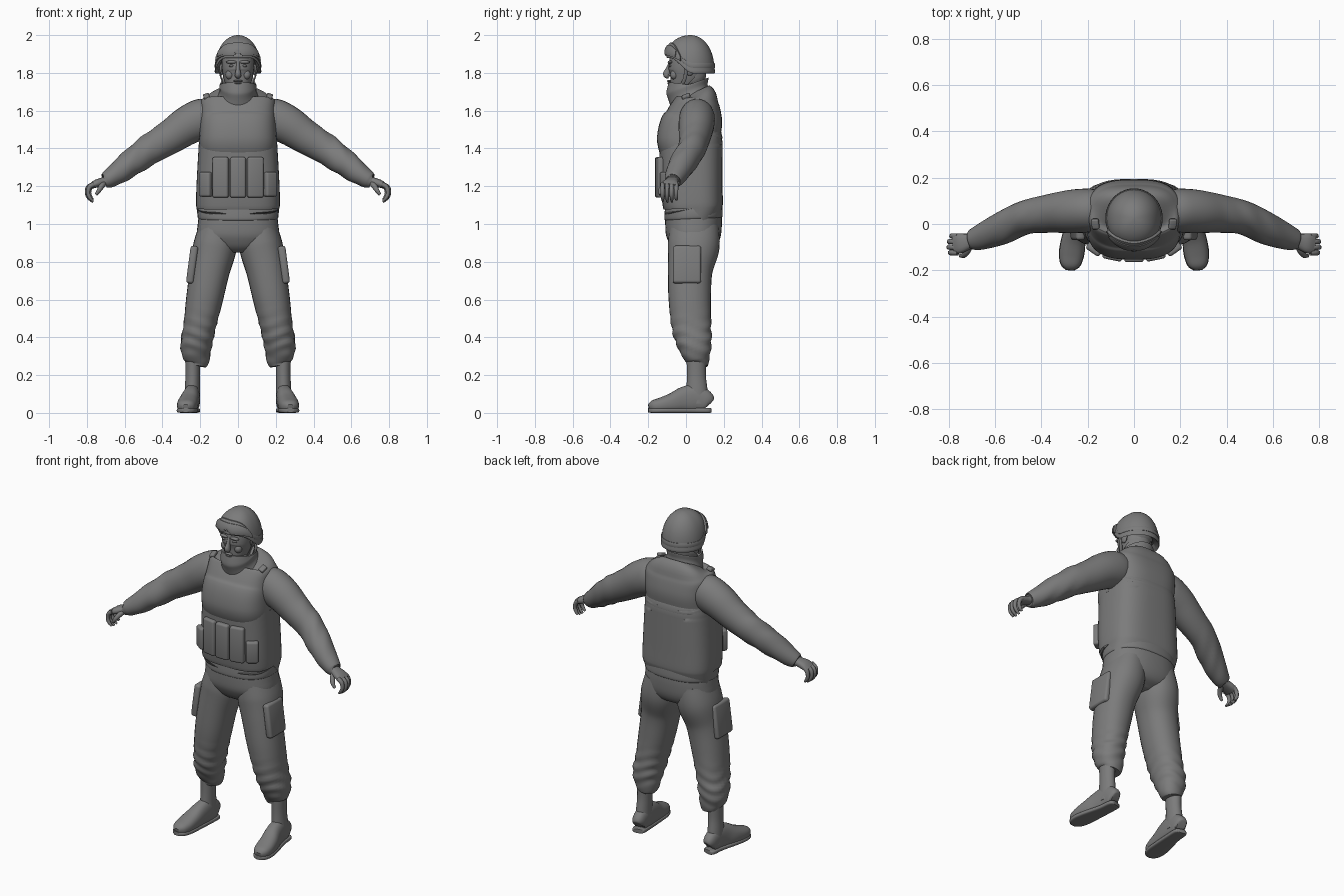
import bpy, bmesh, math
from mathutils import Vector, Matrix

mat = bpy.data.materials.new("plain_grey")
mat.diffuse_color = (0.2, 0.2, 0.2, 1)


def finish(name, bm, mirror=False, angle=40):
    bmesh.ops.recalc_face_normals(bm, faces=bm.faces[:])
    me = bpy.data.meshes.new(name)
    bm.to_mesh(me)
    bm.free()
    me.materials.append(mat)
    ob = bpy.data.objects.new(name, me)
    bpy.context.collection.objects.link(ob)
    bpy.ops.object.select_all(action='DESELECT')
    bpy.context.view_layer.objects.active = ob
    ob.select_set(True)
    bpy.ops.object.shade_smooth_by_angle(angle=math.radians(angle))
    if mirror:
        ob.modifiers.new("mirror", 'MIRROR').use_mirror_merge = False
    return ob


def spline(rows, steps):
    """Catmull-Rom through rows of numbers."""
    out = []
    for i in range(len(rows) - 1):
        p = [rows[max(0, min(len(rows) - 1, i + k))] for k in (-1, 0, 1, 2)]
        for s in range(steps):
            t = s / steps
            out.append([b + .5 * t * (c - a + t * (2*a - 5*b + 4*c - d + t * (3*(b - c) + d - a)))
                        for a, b, c, d in zip(*p)])
    return out + [list(rows[-1])]


def loft(name, rings, n=28, steps=4, power=2.0, ref=(0, 1, 0), mirror=False, shape=None, bm=None):
    """Skin cross-sections (x, y, z, radius_u, radius_v) along their path."""
    own = bm is None
    bm = bm or bmesh.new()
    rows = spline(rings, steps)
    loops = []
    for i, (x, y, z, ru, rv) in enumerate(rows):
        a, b = rows[max(0, i - 1)], rows[min(len(rows) - 1, i + 1)]
        t = (Vector(b[:3]) - Vector(a[:3])).normalized()
        u = Vector(ref).cross(t).normalized()
        v = t.cross(u)
        loop = []
        for k in range(n):
            c, s = math.cos(2*math.pi*k/n), math.sin(2*math.pi*k/n)
            c = math.copysign(abs(c) ** (2/power), c)
            s = math.copysign(abs(s) ** (2/power), s)
            p = Vector((x, y, z)) + u*ru*c + v*rv*s
            loop.append(bm.verts.new(shape(p) if shape else p))
        loops.append(loop)
    for l0, l1 in zip(loops, loops[1:]):
        for k in range(n):
            bm.faces.new((l0[k], l0[(k+1) % n], l1[(k+1) % n], l1[k]))
    bm.faces.new(loops[0])
    bm.faces.new(loops[-1])
    if own:
        return finish(name, bm, mirror)


def box(name, loc, size, rot=(0, 0, 0), bevel=.012, mirror=False):
    bm = bmesh.new()
    bmesh.ops.create_cube(bm, size=1)
    bmesh.ops.scale(bm, vec=size, verts=bm.verts)
    bmesh.ops.bevel(bm, geom=bm.edges[:], offset=bevel, segments=3, affect='EDGES', profile=.5)
    R = Matrix.Rotation(rot[2], 4, 'Z') @ Matrix.Rotation(rot[1], 4, 'Y') @ Matrix.Rotation(rot[0], 4, 'X')
    bm.transform(Matrix.Translation(loc) @ R)
    return finish(name, bm, mirror)


def ball(name, loc, size, mirror=False):
    bm = bmesh.new()
    bmesh.ops.create_uvsphere(bm, u_segments=16, v_segments=10, radius=1)
    bmesh.ops.scale(bm, vec=size, verts=bm.verts)
    bmesh.ops.translate(bm, vec=loc, verts=bm.verts)
    return finish(name, bm, mirror)


# --- trousers, with cloth folds on the lower legs ---
def folds(p):
    f = max(0, 1 - abs(p.z - .40) / .16)
    a = math.atan2(p.y - .04, p.x - .21)
    k = 1 + .05 * f * math.sin(p.z * 95 + 2.2 * math.sin(a * 2))
    return Vector((.21 + (p.x - .21) * k, .04 + (p.y - .04) * k, p.z))


loft("hips", [(0, .04, 1.06, .205, .148), (0, .04, 1.0, .213, .15), (0, .038, .93, .215, .143),
              (0, .035, .88, .16, .115), (0, .035, .85, .07, .07)], power=2.4, n=36)
loft("trouser_leg", [(.105, .043, .99, .098, .13), (.122, .04, .88, .115, .137), (.15, .022, .75, .105, .118),
                     (.178, .02, .6, .097, .112), (.205, .03, .45, .085, .104), (.222, .048, .35, .082, .088),
                     (.218, .06, .28, .068, .064), (.222, .06, .25, .052, .054)],
     steps=8, power=2.2, mirror=True, shape=folds)
box("thigh_pocket", (.243, .005, .785), (.04, .15, .2), (0, -.13, 0), .014, True)

# --- boots ---
loft("boot_shaft", [(.24, .055, .29, .04, .052), (.24, .055, .2, .038, .05),
                    (.242, .058, .12, .04, .056), (.242, .06, .05, .042, .06)], mirror=True)
ground = lambda p: Vector((p.x, p.y, max(p.z, .012)))
loft("boot_foot", [(.238, .125, .05, .03, .025), (.24, .11, .06, .055, .037), (.243, .05, .075, .075, .042),
                   (.25, -.01, .068, .07, .046), (.262, -.07, .052, .054, .052), (.27, -.13, .04, .042, .053),
                   (.275, -.175, .034, .032, .042), (.277, -.197, .03, .015, .018)],
     ref=(1, 0, 0), power=2.4, mirror=True, shape=ground)
loft("boot_sole", [(.238, .13, .013, .012, .02), (.24, .115, .013, .013, .038), (.245, .04, .013, .013, .042),
                   (.262, -.07, .013, .013, .053), (.27, -.13, .013, .013, .055),
                   (.275, -.178, .013, .013, .043), (.277, -.2, .014, .011, .018)],
     ref=(1, 0, 0), power=4, mirror=True)

# --- jacket hem and armoured vest ---
loft("jacket_hem", [(0, .04, 1.12, .205, .148), (0, .04, 1.07, .214, .153), (0, .04, 1.035, .213, .154),
                    (0, .04, 1.025, .205, .148)], power=2.4, n=40, shape=lambda p: p + Vector((0, 0, .05*(p.y-.04))))
loft("vest", [(0, .037, 1.083, .212, .15), (0, .037, 1.092, .221, .158), (0, .03, 1.2, .22, .164),
              (0, .026, 1.4, .209, .167), (0, .026, 1.432, .207, .167), (0, .02, 1.445, .206, .174),
              (0, .024, 1.5, .203, .168), (0, .04, 1.55, .201, .155), (0, .05, 1.6, .199, .14),
              (0, .058, 1.65, .196, .118), (0, .06, 1.675, .165, .10), (0, .05, 1.70, .095, .08)],
     power=2.9, n=48)
loft("collar", [(0, .02, 1.66, .115, .1), (0, .012, 1.70, .098, .104), (0, .008, 1.735, .098, .112),
                (0, .008, 1.742, .092, .106), (0, .01, 1.735, .084, .096), (0, .015, 1.70, .08, .085)],
     shape=lambda p: p + Vector((0, 0, .3 * (p.y - .02))), n=36)

# --- pouches and shoulder buckles ---
box("centre_pouch", (0, -.14, 1.247), (.084, .05, .215))
box("magazine_pouch", (.091, -.131, 1.247), (.086, .05, .215), (0, 0, .2), .012, True)
box("side_pouch", (.17, -.105, 1.21), (.07, .045, .13), (0, 0, .6), .012, True)
box("shoulder_buckle", (.167, .0, 1.676), (.032, .045, .02), (.35, .3, 0), .006, True)


# --- sleeves and hands ---
def creases(p):
    f = max(0, 1 - abs(p.x - .54) / .18)
    return p + Vector((0, 0, .004 * f * math.sin(p.x * 75 + p.y * 30)))


loft("sleeve", [(.16, .06, 1.565, .10, .09), (.2, .058, 1.553, .108, .095), (.27, .054, 1.52, .102, .094),
                (.36, .046, 1.46, .09, .084), (.47, .028, 1.393, .08, .073), (.57, -.018, 1.32, .07, .07),
                (.65, -.052, 1.26, .056, .058), (.695, -.068, 1.232, .044, .046), (.702, -.07, 1.228, .034, .036)],
     steps=6, mirror=True, shape=creases)
hand = bmesh.new()
loft("", [(.68, -.066, 1.238, .024, .03), (.715, -.075, 1.225, .022, .034), (.75, -.083, 1.214, .021, .043),
          (.778, -.088, 1.2, .015, .042)], n=16, power=2.5, bm=hand)
for i in range(4):
    y = -.124 + i * .024
    d = (.0, .006, .004, -.006)[i]
    loft("", [(.762, y, 1.211, .013, .012), (.787 + d, y, 1.195, .0125, .012), (.794 + d, y, 1.165, .011, .011),
              (.785 + d, y, 1.14, .010, .010), (.768, y + .002, 1.122 - d, .006, .006)], n=10, steps=3, bm=hand)
loft("", [(.71, -.09, 1.216, .016, .017), (.722, -.118, 1.2, .015, .015), (.736, -.135, 1.178, .012, .012),
          (.752, -.137, 1.155, .007, .007)], n=10, steps=3, bm=hand)
finish("hand", hand, True)

# --- head and face ---
loft("neck", [(0, .035, 1.64, .075, .075), (0, .03, 1.73, .066, .07), (0, .03, 1.82, .07, .075)])
loft("head", [(0, -.05, 1.698, .022, .02), (0, -.047, 1.706, .042, .04), (0, -.032, 1.73, .06, .06),
              (0, -.012, 1.765, .074, .082), (0, 0, 1.8, .082, .094), (0, .004, 1.84, .086, .096),
              (0, .014, 1.865, .086, .11), (0, .02, 1.91, .084, .11)], power=2.25)
loft("nose", [(0, -.083, 1.852, .009, .01), (0, -.094, 1.82, .011, .014), (0, -.102, 1.796, .016, .02),
              (0, -.1, 1.785, .017, .016), (0, -.09, 1.777, .01, .01)], n=14)
ball("brow", (.034, -.083, 1.857), (.03, .014, .009), True)
ball("eye", (.034, -.08, 1.837), (.014, .012, .007), True)
ball("cheek", (.045, -.062, 1.79), (.022, .022, .025), True)
ball("upper_lip", (0, -.089, 1.757), (.026, .012, .006))
ball("lower_lip", (0, -.087, 1.746), (.021, .012, .006))
ball("chin", (0, -.077, 1.718), (.024, .018, .017))
ball("ear", (.088, .02, 1.82), (.012, .024, .035), True)
loft("chin_strap", [(.104, .0, 1.83, .004, .01), (.09, -.005, 1.775, .004, .01), (.07, -.028, 1.728, .004, .01),
                    (.04, -.055, 1.703, .004, .01), (0, -.062, 1.694, .004, .01)], n=10, mirror=True)


# --- helmet, goggles and strap share one domed surface ---
def dome(a, t, k=1.0):
    w = max(0, min(1, (math.cos(a) + .1) / 1.0))
    zb = 1.803 + .083 * w * w * (3 - 2 * w)
    s = math.sqrt(max(0, 1 - t ** 2.3)) * k
    return Vector((.121 * s * math.sin(a), .025 - .126 * s * math.cos(a), zb + t * (2 - zb)))


def dome_band(name, a0, a1, lo, hi, k, inner=.97, n=48):
    """A raised curved plate on the dome between heights lo(a) and hi(a)."""
    bm = bmesh.new()
    rows = []
    for i in range(n + 1):
        a = a0 + (a1 - a0) * i / n
        l, h = lo(a), hi(a)
        m = (h - l) * .12
        pts = [(l, inner), (l, k - .01), (l + m, k), ((l + h) / 2, k), (h - m, k), (h, k - .01), (h, inner)]
        rows.append([bm.verts.new(dome(a, t, s)) for t, s in pts])
    for r0, r1 in zip(rows, rows[1:]):
        for j in range(len(r0) - 1):
            bm.faces.new((r0[j], r1[j], r1[j+1], r0[j+1]))
    bm.faces.new(rows[0])
    bm.faces.new(rows[-1])
    return finish(name, bm)


shell = bmesh.new()
N, prof = 40, [(.12, .8), (.0, .93), (-.03, 1.0), (.0, 1.025), (.05, 1.015)]
prof += [(math.sin(math.pi / 2 * i / 12), 1.0) for i in range(1, 12)] + [(.9995, 1.0)]
loops = []
for t, k in prof:
    tt = max(t, 0)
    loops.append([shell.verts.new(dome(2*math.pi*i/N, tt, k) + Vector((0, 0, min(t, 0) * .2))) for i in range(N)])
for l0, l1 in zip(loops, loops[1:]):
    for i in range(N):
        shell.faces.new((l0[i], l0[(i+1) % N], l1[(i+1) % N], l1[i]))
shell.faces.new(loops[0])
shell.faces.new(loops[-1])
finish("helmet", shell, angle=50)

dome_band("goggle_strap", -math.pi, math.pi, lambda a: .12, lambda a: .25, 1.03)
side = lambda a: max(0, 1 - (abs(a) / 1.15) ** 3)
notch = lambda a: max(0, 1 - abs(a) / .22)
dome_band("goggle_frame", -1.15, 1.15, lambda a: .12 - .1 * side(a) + .2 * notch(a),
          lambda a: .25 + .4 * side(a), 1.10)
dome_band("goggle_lens", -.95, .95, lambda a: .16 - .06 * side(a) + .2 * notch(a),
          lambda a: .27 + .28 * side(a), 1.14)
